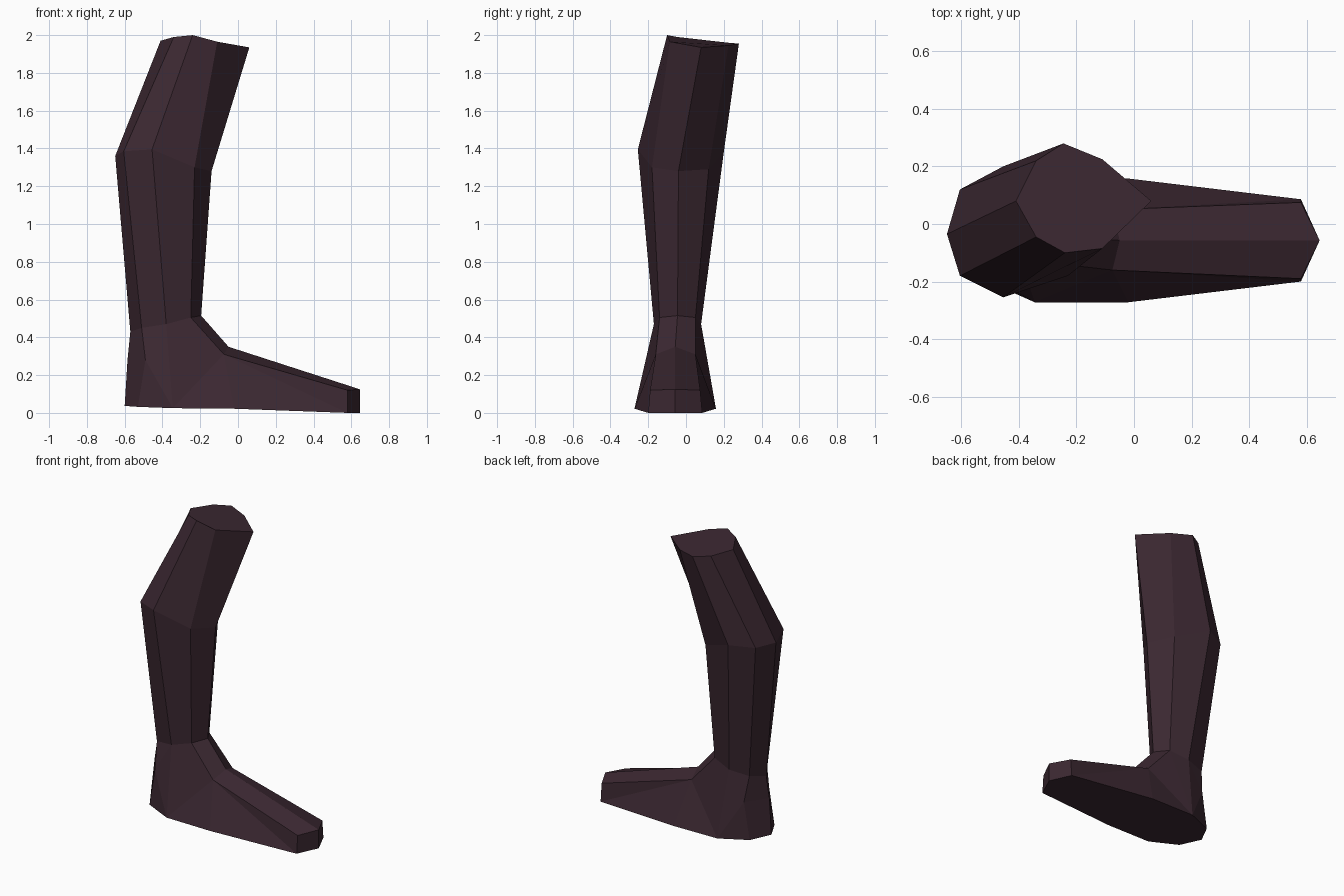
import bpy, bmesh

if "Cube" in bpy.data.objects:
    bpy.data.objects.remove(bpy.data.objects["Cube"])

skin = bpy.data.materials.new("dark plum")
skin.diffuse_color = (0.044, 0.021, 0.031, 1)
skin.use_nodes = True
skin.node_tree.nodes["Principled BSDF"].inputs["Base Color"].default_value = skin.diffuse_color

bm = bmesh.new()


def ring(points):
    return [bm.verts.new(p) for p in points]


def mirrored(points, axis_y):
    """Closed outline from a front half that starts and ends on the mid line."""
    back = [(x, 2 * axis_y - y, z) for x, y, z in points[-2:0:-1]]
    return ring(points + back)


def loft(a, b):
    n = len(a)
    for i in range(n):
        bm.faces.new((a[i], a[(i + 1) % n], b[(i + 1) % n], b[i]))


# Leg sections, each counterclockwise from the back of the calf
knee = ring([(-0.41, 0.08, 1.97), (-0.34, -0.045, 1.99), (-0.24, -0.10, 2.0),
             (-0.11, -0.085, 1.965), (0.06, 0.08, 1.935), (-0.11, 0.225, 1.945),
             (-0.245, 0.28, 1.955), (-0.34, 0.22, 1.96)])
calf = ring([(-0.65, -0.035, 1.36), (-0.605, -0.18, 1.385), (-0.455, -0.255, 1.395),
             (-0.23, -0.18, 1.30), (-0.14, -0.04, 1.28), (-0.23, 0.12, 1.29),
             (-0.455, 0.20, 1.38), (-0.605, 0.12, 1.37)])
ankle = mirrored([(-0.57, -0.045, 0.43), (-0.51, -0.14, 0.45), (-0.38, -0.17, 0.47),
                  (-0.25, -0.14, 0.505), (-0.195, -0.045, 0.515)], -0.045)
bm.faces.new(knee)
loft(calf, knee)
loft(ankle, calf)

# Foot sections: heel, instep, toe cap and sole
MID = -0.057
heel = ring([(-0.585, MID, 0.28), (-0.49, -0.19, 0.28), (-0.49, 0.08, 0.28)])
instep = ring([(-0.05, MID, 0.35), (-0.075, -0.16, 0.31), (-0.075, 0.05, 0.31)])
toe = ring([(0.645, MID, 0.125), (0.58, -0.19, 0.12), (0.58, 0.075, 0.12)])
sole = mirrored([(-0.60, MID, 0.037), (-0.53, -0.19, 0.032), (-0.345, -0.272, 0.025),
                 (-0.02, -0.272, 0.022), (0.58, -0.20, 0.0), (0.645, MID, 0.0)], MID)
bm.faces.new(sole)

# Same panels on both sides of the foot
for s in (1, 2):
    a = [ankle[i if s == 1 else -i] for i in range(5)]
    b = [sole[i if s == 1 else -i] for i in range(6)]
    panels = [
        (a[0], a[1], heel[s], heel[0]), (heel[0], heel[s], b[1], b[0]),
        (a[1], a[2], heel[s]), (heel[s], a[2], b[2]), (heel[s], b[2], b[1]),
        (a[2], a[3], b[2]), (a[3], instep[s], b[2]), (instep[s], b[3], b[2]),
        (a[3], a[4], instep[0], instep[s]),
        (instep[s], instep[0], toe[0], toe[s]),
        (instep[s], toe[s], b[4]), (instep[s], b[4], b[3]),
        (toe[s], toe[0], b[5], b[4]),
    ]
    for p in panels:
        bm.faces.new(p)

bmesh.ops.recalc_face_normals(bm, faces=bm.faces[:])
mesh = bpy.data.meshes.new("lower_leg")
bm.to_mesh(mesh)
bm.free()
mesh.materials.append(skin)
bpy.context.collection.objects.link(bpy.data.objects.new("lower_leg", mesh))
